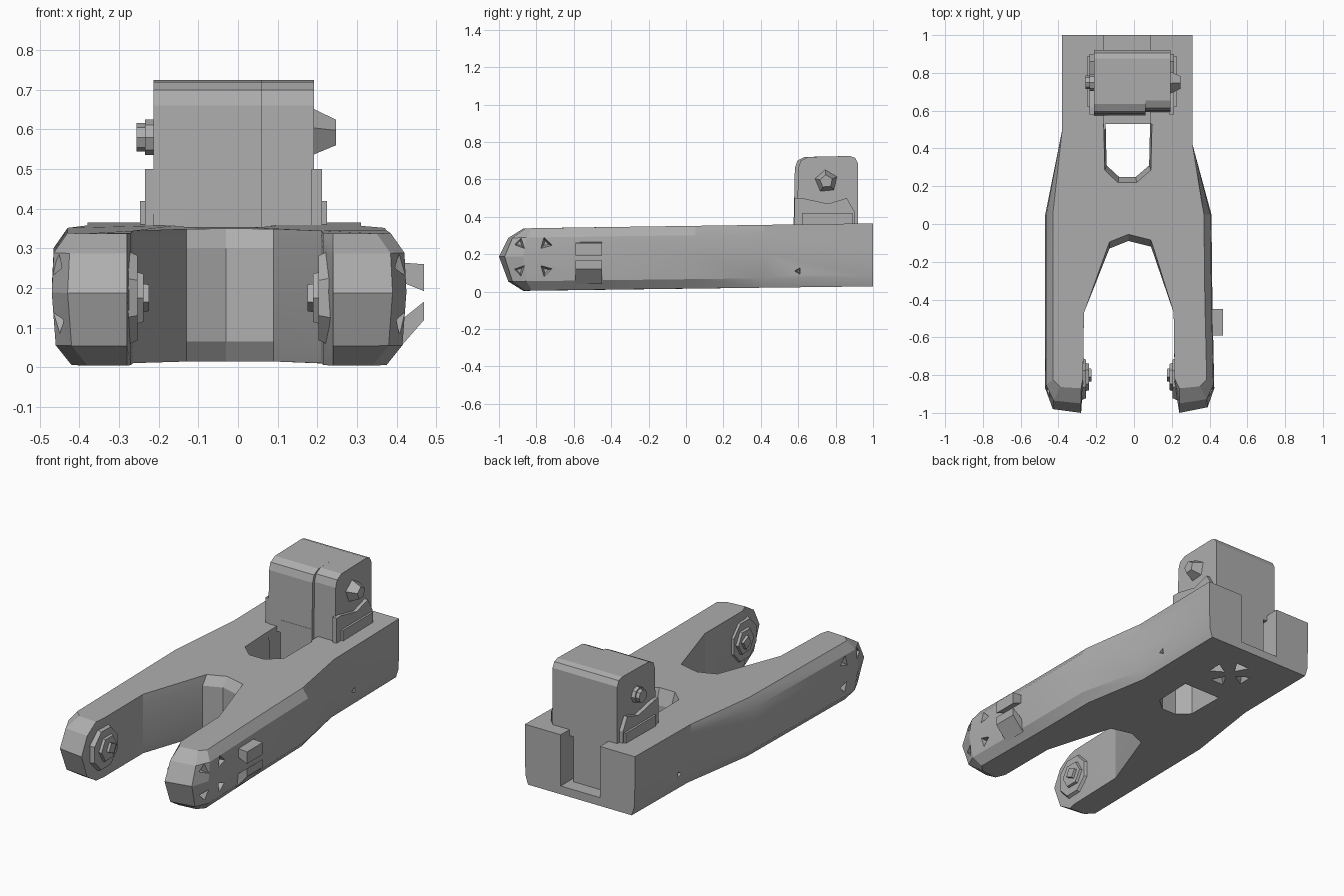
import bpy, bmesh, math
from mathutils import Vector, Matrix

default = bpy.data.objects.get("Cube")
if default:
    bpy.data.objects.remove(default, do_unlink=True)

grey = bpy.data.materials.new("plain grey")
grey.use_nodes = True
colour = (0.42, 0.42, 0.42, 1)
grey.diffuse_color = colour
grey.node_tree.nodes["Principled BSDF"].inputs["Base Color"].default_value = colour


def finish(name, bm):
    bmesh.ops.recalc_face_normals(bm, faces=bm.faces)
    mesh = bpy.data.meshes.new(name)
    bm.to_mesh(mesh)
    bm.free()
    mesh.materials.append(grey)
    obj = bpy.data.objects.new(name, mesh)
    bpy.context.collection.objects.link(obj)
    return obj


def loft(name, rings):
    """Skin equal-length closed rings and cap both ends."""
    bm = bmesh.new()
    rows = [[bm.verts.new(p) for p in ring] for ring in rings]
    n = len(rows[0])
    for a, b in zip(rows, rows[1:]):
        for i in range(n):
            j = (i + 1) % n
            bm.faces.new((a[i], a[j], b[j], b[i]))
    bm.faces.new(rows[0][::-1])
    bm.faces.new(rows[-1])
    return finish(name, bm)


def prism_x(name, profile, x0, x1):
    return loft(name, [[(x, y, z) for y, z in profile] for x in (x0, x1)])


def prism_y(name, profile, y0, y1):
    return loft(name, [[(x, y, z) for x, z in profile] for y in (y0, y1)])


def box(name, lo, hi):
    return prism_x(name, [(lo[1], lo[2]), (hi[1], lo[2]), (hi[1], hi[2]), (lo[1], hi[2])], lo[0], hi[0])


def disc_x(name, x, y, z, r0, r1, depth, sides, stretch=1.0, turn=0.0):
    """Tapered disc whose axis runs along x."""
    rings = []
    for px, r in ((x, r0), (x + depth, r1)):
        angles = [turn + math.tau * i / sides for i in range(sides)]
        rings.append([(px, y + r * math.cos(a), z + r * stretch * math.sin(a)) for a in angles])
    return loft(name, rings)


def cut(target, cutter):
    cutter.hide_render = True
    mod = target.modifiers.new("cut", "BOOLEAN")
    mod.operation = "DIFFERENCE"
    mod.solver = "EXACT"
    mod.object = cutter
    bpy.context.view_layer.objects.active = target
    bpy.ops.object.modifier_apply(modifier=mod.name)
    bpy.data.objects.remove(cutter, do_unlink=True)


def pit(centre, point_dir, inward, size):
    """Triangular pyramid cutter whose tip lies inside the body."""
    c, d, n = Vector(centre), Vector(point_dir).normalized(), Vector(inward)
    base = [Matrix.Rotation(math.tau * i / 3, 3, n) @ d * size + c for i in range(3)]
    rings = [[p - n * 0.02 for p in base],
             [c + n * 0.05 + (p - c) * 0.35 for p in base]]
    return loft("pit cutter", rings)


# Forked body: outline skinned through levels that round the edges and leg tips
outer_left = [(0.31, 1), (0.31, 0.42), (0.41, 0.05), (0.415, -0.4), (0.425, -0.87), (0.39, -0.97)]
fork = [(0.24, -1), (0.215, -0.85), (0.21, -0.47), (0.09, -0.12), (-0.03, -0.09),
        (-0.13, -0.13), (-0.265, -0.47), (-0.27, -0.85), (-0.28, -1)]
outer_right = [(-0.43, -0.98), (-0.47, -0.87), (-0.47, 0.05), (-0.38, 0.5), (-0.38, 1)]
levels = [(0, 0.05, -0.87), (0.15, 0.01, -0.95), (0.55, 0, -1),
          (0.85, 0.005, -0.95), (1, 0.04, -0.87)]


def body_ring(t, inset, tip):
    ring = []
    for x, y in outer_left + fork + outer_right:
        bottom, top = 0.004 + 0.012 * (y + 1), 0.337 + 0.014 * (y + 1)
        if (x, y) not in fork:
            edge = inset if y < 0.3 else (inset * 0.4 if t < 0.5 else 0)
            x -= math.copysign(edge, x)
        elif y > -0.2 and t in (0, 1):
            y += 0.035
        if y < -0.8:
            y = -0.8 + (y + 0.8) * (tip + 0.8) / -0.2
        ring.append((x, y, bottom + (top - bottom) * t))
    return ring


body = loft("forked_body", [body_ring(*level) for level in levels])

# Through hole, wider at the rim, and the slot open at the back
hole = [(-0.15, 0.53), (-0.145, 0.31), (-0.08, 0.25), (0.01, 0.25), (0.08, 0.31), (0.085, 0.53)]
rings = []
for z, grow in ((-0.1, 1.0), (0.27, 1.0), (0.45, 1.6)):
    rings.append([(-0.03 + (x + 0.03) * (1 + (grow - 1) * 0.3), 0.53 + (y - 0.53) * (1 + (grow - 1) * 0.4), z)
                  for x, y in hole])
cut(body, loft("hole cutter", rings))
cut(body, box("slot cutter", (-0.16, 0.5, 0.075), (0.085, 1.1, 0.6)))

# Clusters of triangular pits on the leg ends and under the tail
for sx, x in ((1, 0.42), (-1, -0.468)):
    for sy in (-1, 1):
        for sz in (-1, 1):
            cut(body, pit((x, -0.82 + sy * 0.07, 0.185 + sz * 0.072),
                          (0, -sy, -sz), (-sx, 0, 0), 0.045))
    cut(body, pit((0.309 if sx > 0 else -0.379, 0.6, 0.11), (0, -1, 0), (-sx, 0, 0), 0.025))
for dx, dy in ((1, 0), (-1, 0), (0, 1), (0, -1)):
    cut(body, pit((-0.035 + dx * 0.085, 0.76 + dy * 0.085, 0.025), (-dx, -dy, 0), (0, 0, 1), 0.06))

# Upright block with rounded top corners and a stem down into the slot
profile = [(0.92, 0.33), (0.92, 0.685), (0.905, 0.715), (0.875, 0.725), (0.635, 0.72),
           (0.595, 0.7), (0.582, 0.66), (0.575, 0.33)]
prism_x("upright_block", profile, -0.213, 0.06)
prism_x("upright_block_side", [(y if y > 0.7 else y + 0.018, z) for y, z in profile], 0.058, 0.192)
box("block_stem", (-0.135, 0.575, 0.07), (0.06, 0.92, 0.4))
box("stem_rib", (-0.14, 0.7, 0.07), (0.075, 0.9, 0.35))

# Stepped cheek plates at the foot of the block
for side, x0, x1 in ((1, 0.185, 0.212), (-1, -0.21, -0.235)):
    name = "left" if side > 0 else "right"
    prism_x(name + "_cheek", [(0.58, 0.34), (0.9, 0.34), (0.9, 0.43), (0.86, 0.5), (0.76, 0.47),
                              (0.62, 0.5), (0.58, 0.5)], x0, x1)
    box(name + "_cheek_foot", (min(x0, x1 + side * 0.012), 0.62, 0.34),
        (max(x0, x1 + side * 0.012), 0.89, 0.42))

# Knobs on each side of the block
disc_x("left_knob", 0.185, 0.75, 0.59, 0.065, 0.035, 0.062, 5, turn=0.4)
disc_x("right_knob", -0.205, 0.75, 0.58, 0.045, 0.045, -0.03, 8)
disc_x("right_knob_cap", -0.23, 0.75, 0.58, 0.036, 0.036, -0.026, 8)

# Stepped hubs facing each other inside the fork
for name, side, x in (("left_hub", -1, 0.235), ("right_hub", 1, -0.285)):
    disc_x(name, x, -0.82, 0.175, 0.125, 0.11, side * 0.032, 8, 1.05, math.pi / 8)
    disc_x(name + "_ring", x, -0.81, 0.175, 0.085, 0.07, side * 0.046, 6)
    disc_x(name + "_pin", x, -0.8, 0.175, 0.045, 0.035, side * 0.06, 4, turn=0.3)

# Pair of wedge tabs on the outside of the left leg
prism_y("upper_tab", [(0.4, 0.265), (0.47, 0.26), (0.47, 0.192), (0.4, 0.22)], -0.59, -0.45)
prism_y("lower_tab", [(0.4, 0.11), (0.47, 0.166), (0.47, 0.12), (0.4, 0.04)], -0.59, -0.45)

# Soft shading along the long sides, crisp everywhere else
bpy.ops.object.select_all(action="DESELECT")
body.select_set(True)
bpy.context.view_layer.objects.active = body
bpy.ops.object.shade_smooth_by_angle(angle=math.radians(18))
